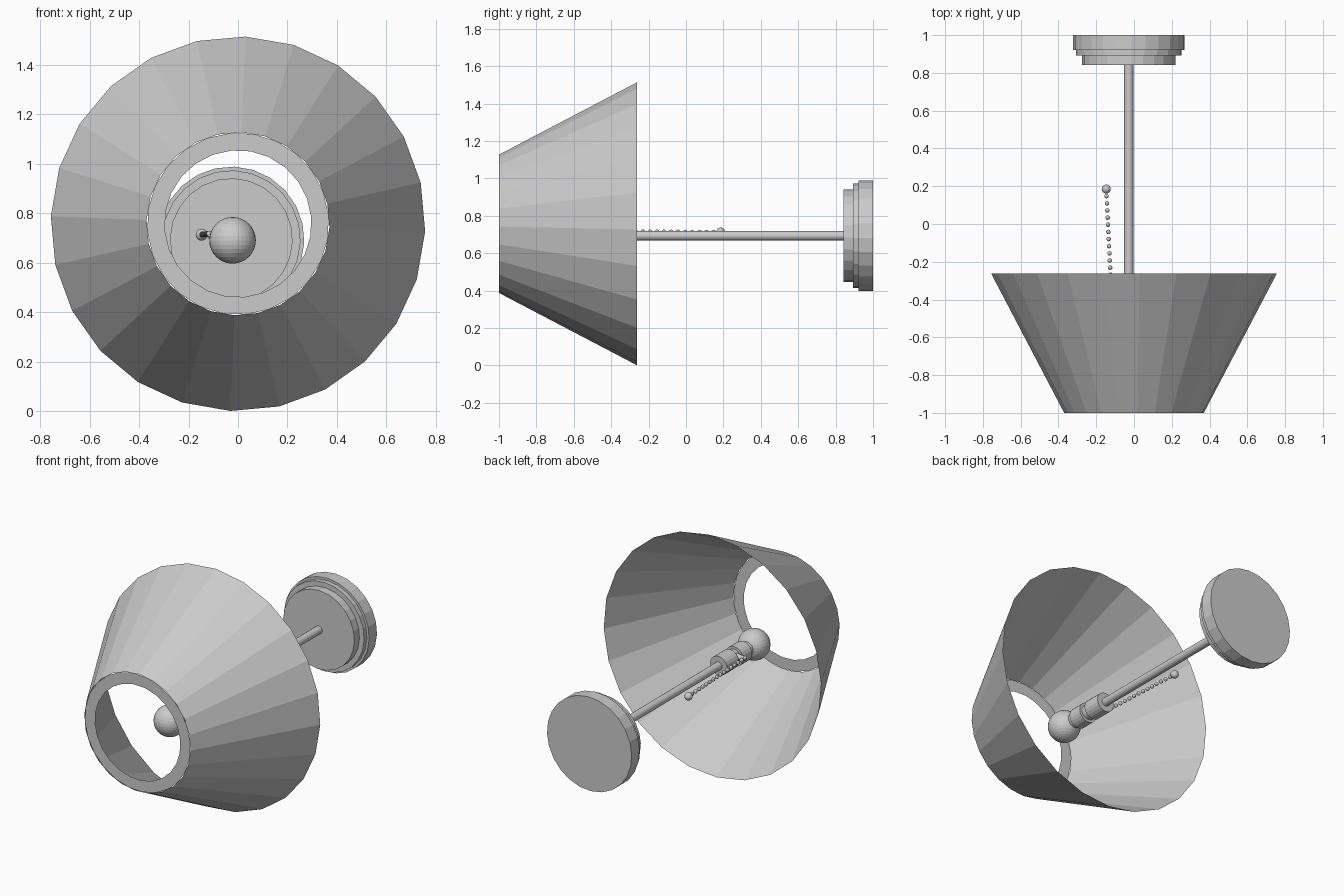
import bpy, bmesh, math
from mathutils import Vector

if "Cube" in bpy.data.objects:
    bpy.data.objects.remove(bpy.data.objects["Cube"])

AX, AZ = -0.027, 0.693      # lamp stem axis
SZ = 0.757                  # shade axis height


def make_object(name, bm, smooth=False):
    mesh = bpy.data.meshes.new(name)
    bm.to_mesh(mesh)
    bm.free()
    for p in mesh.polygons:
        p.use_smooth = smooth
    ob = bpy.data.objects.new(name, mesh)
    bpy.context.collection.objects.link(ob)
    return ob


def lathe(name, profile, cx, cz, sides, turn=0.0, capped=True):
    """Revolve (radius, y) points around an axis parallel to y."""
    bm = bmesh.new()
    rings = []
    for r, y in profile:
        ring = []
        for i in range(sides):
            a = math.radians(turn) + 2 * math.pi * i / sides
            ring.append(bm.verts.new((cx + r * math.sin(a), y, cz + r * math.cos(a))))
        rings.append(ring)
    for a, b in zip(rings, rings[1:]):
        for i in range(sides):
            j = (i + 1) % sides
            bm.faces.new((a[i], a[j], b[j], b[i]))
    if capped:
        bm.faces.new(rings[0][::-1])
        bm.faces.new(rings[-1])
        bmesh.ops.recalc_face_normals(bm, faces=bm.faces)
    return make_object(name, bm)


def add_ball(bm, centre, radius, u, v):
    res = bmesh.ops.create_uvsphere(bm, u_segments=u, v_segments=v, radius=radius)
    bmesh.ops.translate(bm, verts=res["verts"], vec=centre)


# Open conical shade and the flat ring in its narrow end
lathe("shade", [(0.37, -1.0), (0.757, -0.262)], 0, SZ, 24, 2.3, capped=False)
lathe("shade_ring", [(0.297, -0.998), (0.368, -0.998)], 0, SZ, 24, 9.8, capped=False)

# Stepped round base
lathe("base", [(0.248, 0.842), (0.248, 0.893), (0.28, 0.893), (0.28, 0.922),
               (0.295, 0.922), (0.295, 1.0)], AX, AZ, 24, 2.3)

# Stem
lathe("stem", [(0.025, -0.42), (0.025, 0.845)], AX, AZ, 16)

# Bulb socket: collar, narrow neck, body
lathe("socket", [(0.045, -0.57), (0.045, -0.53), (0.062, -0.53), (0.062, -0.44),
                 (0.046, -0.44), (0.046, -0.40), (0.06, -0.40), (0.06, -0.285)],
      AX, AZ, 20)

# Bulb
bm = bmesh.new()
add_ball(bm, Vector((-0.022, -0.645, 0.69)), 0.094, 32, 16)
make_object("bulb", bm)

# Small switch spout that the chain hangs from
bm = bmesh.new()
res = bmesh.ops.create_cone(bm, cap_ends=True, segments=12, radius1=0.022,
                            radius2=0.012, depth=0.09)
for v in res["verts"]:
    x, y, z = v.co
    v.co = (-0.075 - z, -0.42 + y, 0.71 + x)
make_object("switch_spout", bm)

# Beaded pull chain with an end ball
start, end = Vector((-0.117, -0.42, 0.716)), Vector((-0.147, 0.185, 0.713))
count = 16
bm = bmesh.new()
for i in range(count):
    add_ball(bm, start.lerp(end, i / count), 0.012, 10, 6)
make_object("pull_chain", bm)
bm = bmesh.new()
add_ball(bm, end, 0.024, 16, 10)
make_object("chain_end_ball", bm)
